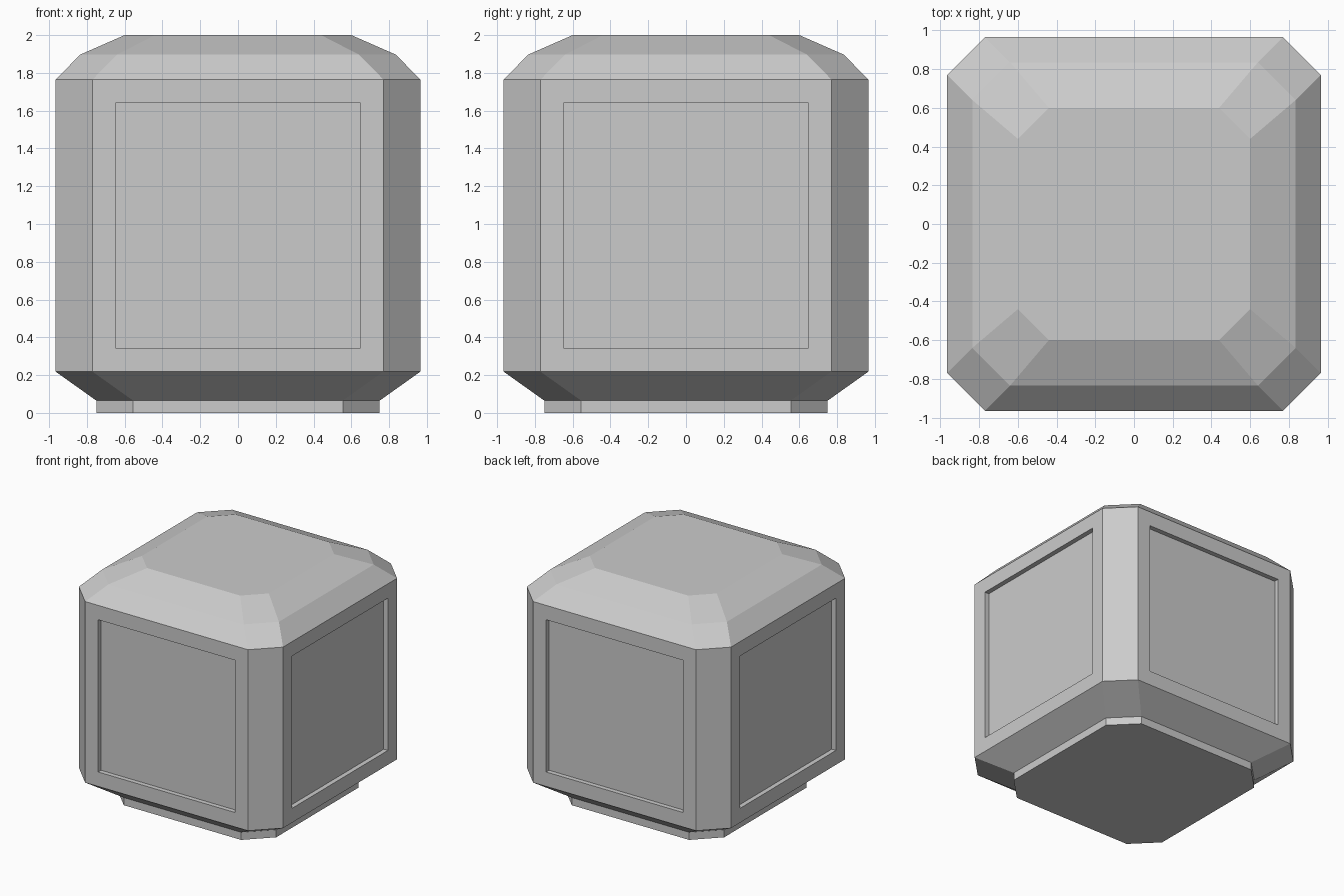
import bpy, bmesh

if "Cube" in bpy.data.objects:
    bpy.data.objects.remove(bpy.data.objects["Cube"])

# Stacked octagon rings: half width, half length of flat side, height
RINGS = [
    (0.75, 0.555, 0.0),      # foot
    (0.75, 0.555, 0.065),
    (0.965, 0.77, 0.218),    # wall bottom
    (0.965, 0.77, 1.765),    # wall top
    (0.835, 0.64, 1.897),    # bevelled lid
    (0.60, 0.44, 2.0),
]
WALL = 2            # ring index where the tall walls start
FRAME = 0.123       # frame width around each panel
DEPTH = 0.04        # panel recess


def octagon(bm, w, f, z):
    pts = [(-f, -w), (f, -w), (w, -f), (w, f), (f, w), (-f, w), (-w, f), (-w, -f)]
    return [bm.verts.new((x, y, z)) for x, y in pts]


bm = bmesh.new()

# Body shell
rings = [octagon(bm, *r) for r in RINGS]
panels = []
for k, (lo, hi) in enumerate(zip(rings, rings[1:])):
    for i in range(8):
        j = (i + 1) % 8
        face = bm.faces.new((lo[i], lo[j], hi[j], hi[i]))
        if k == WALL and i % 2 == 0:
            panels.append(face)
bm.faces.new(rings[0][::-1])
bm.faces.new(rings[-1])
bm.normal_update()

# Recessed panels on the four walls
bmesh.ops.inset_individual(bm, faces=panels, thickness=FRAME, use_even_offset=True)
bm.normal_update()
recessed = bmesh.ops.extrude_discrete_faces(bm, faces=panels)["faces"]
for face in recessed:
    face.normal_update()
    bmesh.ops.translate(bm, verts=face.verts[:], vec=face.normal * -DEPTH)

bmesh.ops.recalc_face_normals(bm, faces=bm.faces[:])
mesh = bpy.data.meshes.new("panelled_block")
bm.to_mesh(mesh)
bm.free()
block = bpy.data.objects.new("panelled_block", mesh)
bpy.context.collection.objects.link(block)
